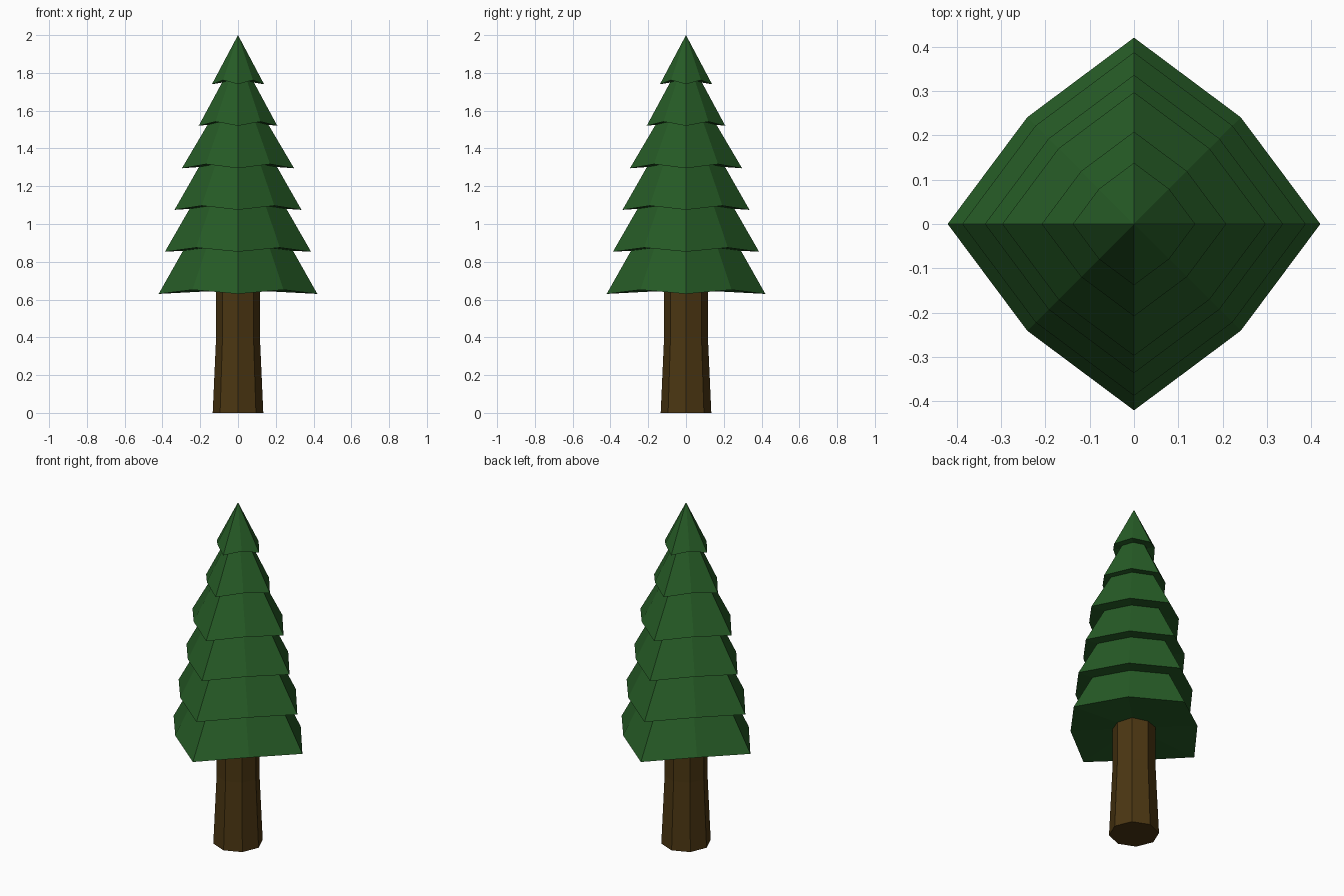
import bpy
import bmesh
from math import cos, sin, pi

cube = bpy.data.objects.get("Cube")
if cube:
    bpy.data.objects.remove(cube, do_unlink=True)


def make_material(name, color):
    mat = bpy.data.materials.new(name)
    mat.use_nodes = True
    mat.diffuse_color = color
    mat.node_tree.nodes["Principled BSDF"].inputs["Base Color"].default_value = color
    return mat


def add_object(name, bm, mat):
    bmesh.ops.recalc_face_normals(bm, faces=bm.faces[:])
    mesh = bpy.data.meshes.new(name)
    bm.to_mesh(mesh)
    bm.free()
    mesh.materials.append(mat)
    obj = bpy.data.objects.new(name, mesh)
    bpy.context.collection.objects.link(obj)
    return obj


SIDES = 8
green = make_material("dark green", (0.02, 0.11, 0.02, 1))
brown = make_material("bark brown", (0.07, 0.037, 0.006, 1))


def ring(bm, radius, z, pinch=1.0, lift=0.0):
    """Eight points; every second one is pulled in and lifted."""
    points = []
    for i in range(SIDES):
        a = 2 * pi * i / SIDES
        odd = i % 2
        r = radius * (pinch if odd else 1)
        points.append(bm.verts.new((r * cos(a), r * sin(a), z + lift * odd)))
    return points


# Trunk: flared octagonal column
bm = bmesh.new()
rings = [ring(bm, r, z) for r, z in ((0.134, 0), (0.116, 0.4), (0.116, 0.68))]
for low, high in zip(rings, rings[1:]):
    for i in range(SIDES):
        j = (i + 1) % SIDES
        bm.faces.new((low[i], low[j], high[j], high[i]))
bm.faces.new(rings[0])
bm.faces.new(rings[-1])
add_object("trunk", bm, brown)

# Foliage: stacked pointed skirts with drooping corners (radius, height, slope)
tiers = [(0.42, 0.63, 0.565), (0.387, 0.853, 0.575), (0.336, 1.075, 0.57),
         (0.297, 1.295, 0.59), (0.208, 1.52, 0.54), (0.138, 1.74, 0.53)]
for n, (radius, z, slope) in enumerate(tiers, 1):
    bm = bmesh.new()
    rim = ring(bm, radius, z, pinch=0.81, lift=0.022)
    tip = bm.verts.new((0, 0, min(2.0, z + radius / slope)))
    if n == len(tiers):
        tip.co.z = 2.0
    under = bm.verts.new((0, 0, z + 0.022))
    for i in range(SIDES):
        j = (i + 1) % SIDES
        bm.faces.new((rim[i], rim[j], tip))
        bm.faces.new((rim[j], rim[i], under))
    add_object(f"foliage_tier_{n}", bm, green)
